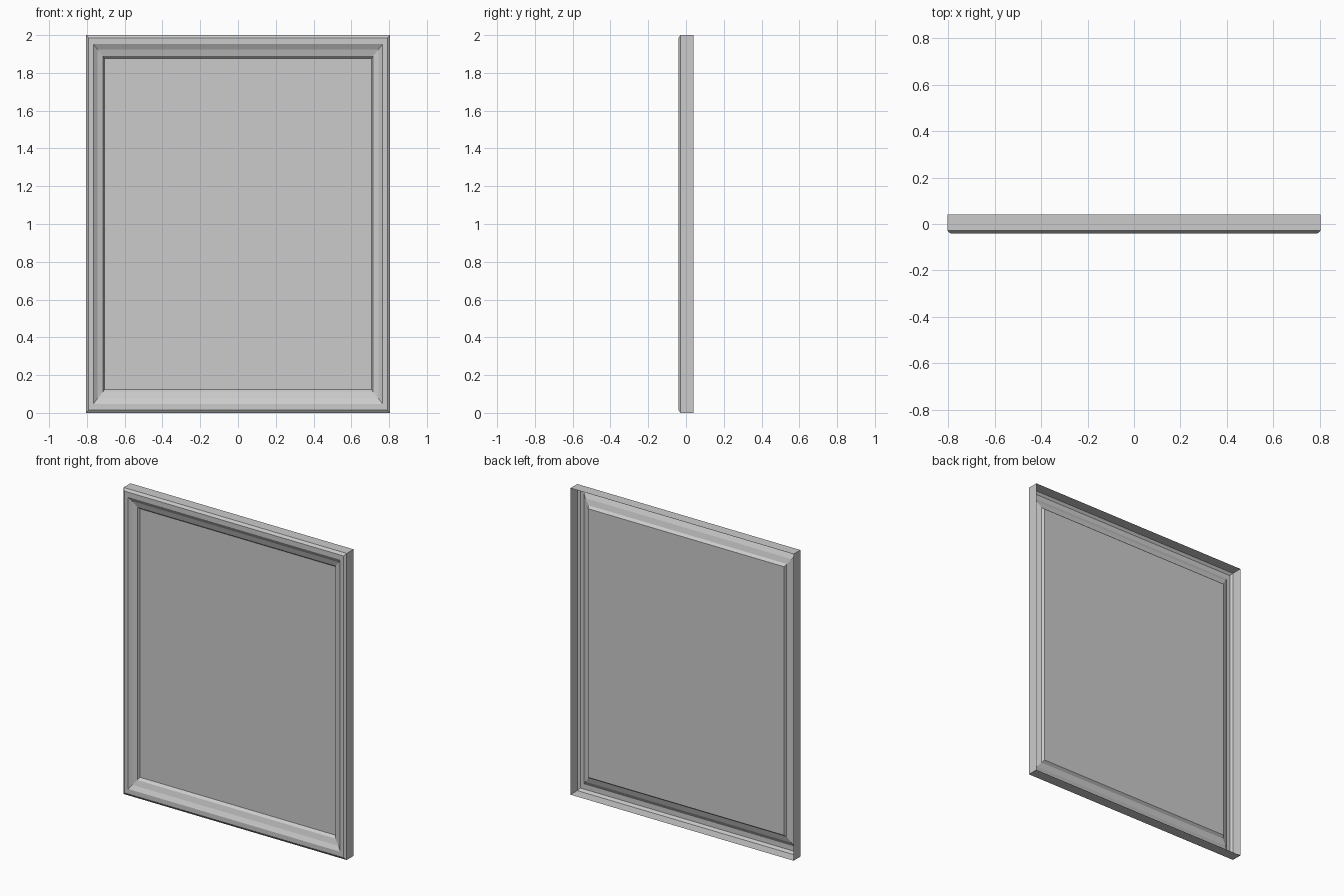
import bpy, bmesh

if "Cube" in bpy.data.objects:
    bpy.data.objects.remove(bpy.data.objects["Cube"])

W, H = 0.805, 2.0   # half width, full height


def ring(bm, dx, dz, y):
    """Rectangular loop inset from the outer outline at depth y."""
    return [bm.verts.new((x, y, z)) for x, z in (
        (-W + dx, dz), (W - dx, dz), (W - dx, H - dz), (-W + dx, H - dz))]


def finish(bm, name):
    mesh = bpy.data.meshes.new(name)
    bm.to_mesh(mesh)
    bm.free()
    obj = bpy.data.objects.new(name, mesh)
    bpy.context.collection.objects.link(obj)
    return obj


# Moulding profile from the open back edge to the panel: inset x, inset z, y
profile = [
    (0.0, 0.0, 0.041),
    (0.0, 0.0, -0.029),
    (0.014, 0.016, -0.041),
    (0.040, 0.048, -0.041),
    (0.060, 0.075, -0.026),
    (0.090, 0.110, -0.016),
    (0.098, 0.124, 0.0),
]

# Frame: open-backed mitred moulding shell
bm = bmesh.new()
rings = [ring(bm, *p) for p in profile]
for a, b in zip(rings, rings[1:]):
    for i in range(4):
        j = (i + 1) % 4
        bm.faces.new((a[i], a[j], b[j], b[i]))
finish(bm, "frame_moulding")

# Panel: flat sheet filling the inner opening
bm = bmesh.new()
bm.faces.new(ring(bm, *profile[-1]))
finish(bm, "panel")
